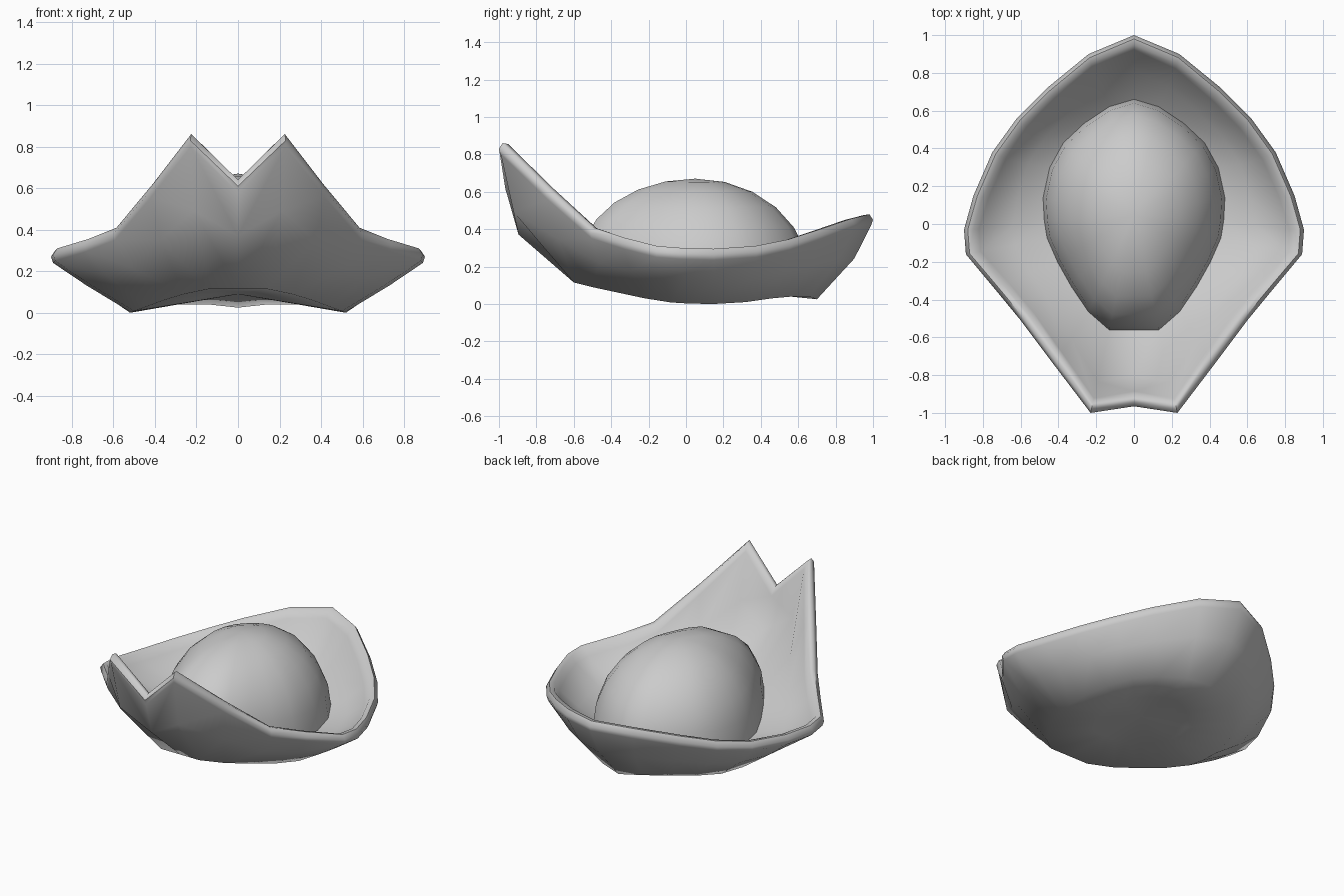
import bpy, bmesh, math
from mathutils import Vector

cube = bpy.data.objects.get("Cube")
if cube:
    bpy.data.objects.remove(cube, do_unlink=True)

felt = bpy.data.materials.new("grey felt")
felt.use_nodes = True
felt.diffuse_color = (0.6, 0.6, 0.6, 1)
felt.node_tree.nodes["Principled BSDF"].inputs["Base Color"].default_value = (0.6, 0.6, 0.6, 1)

# One row per station, front notch to back point: rim edge, foot of the hat, outward bulge of the wall
STATIONS = [
    ((0.00, -0.965, 0.64), (0.00, -0.60, 0.115), 0.10),
    ((0.23, -1.00, 0.86), (0.14, -0.60, 0.115), 0.11),
    ((0.42, -0.75, 0.62), (0.26, -0.50, 0.090), 0.06),
    ((0.60, -0.51, 0.41), (0.36, -0.36, 0.060), 0.04),
    ((0.74, -0.34, 0.355), (0.44, -0.22, 0.030), 0.03),
    ((0.89, -0.16, 0.31), (0.50, -0.08, 0.008), 0.01),
    ((0.90, -0.03, 0.30), (0.515, 0.02, 0.002), 0.01),
    ((0.85, 0.15, 0.295), (0.52, 0.15, 0.000), 0.01),
    ((0.75, 0.38, 0.31), (0.48, 0.32, 0.010), 0.02),
    ((0.62, 0.56, 0.345), (0.40, 0.46, 0.030), 0.02),
    ((0.46, 0.72, 0.395), (0.28, 0.57, 0.040), 0.02),
    ((0.24, 0.90, 0.455), (0.14, 0.66, 0.040), 0.03),
    ((0.00, 1.00, 0.48), (0.00, 0.70, 0.025), 0.04),
]


def shift(p, out, up):
    """Move a point away from the vertical axis by out, and up."""
    d = Vector((p.x, p.y, 0)).normalized()
    return p + d * out + Vector((0, 0, up))


def loft(name, columns, start=None, end=None):
    """Skin half rings (columns[station][ring]), cap them to points and mirror in x."""
    bm = bmesh.new()
    grid = [[bm.verts.new(p) for p in col] for col in columns]
    first = bm.verts.new(start) if start else None
    last = bm.verts.new(end) if end else None
    for a, b in zip(grid, grid[1:]):
        for i in range(len(a) - 1):
            bm.faces.new((a[i], b[i], b[i + 1], a[i + 1]))
        if first:
            bm.faces.new((first, b[0], a[0]))
        if last:
            bm.faces.new((a[-1], b[-1], last))
    me = bpy.data.meshes.new(name)
    bm.to_mesh(me)
    bm.free()
    me.materials.append(felt)
    ob = bpy.data.objects.new(name, me)
    bpy.context.collection.objects.link(ob)
    mirror = ob.modifiers.new("Mirror", 'MIRROR')
    mirror.merge_threshold = 0.001
    bpy.ops.object.select_all(action='DESELECT')
    ob.select_set(True)
    bpy.context.view_layer.objects.active = ob
    bpy.ops.object.shade_smooth_by_angle(angle=math.radians(60))
    return ob


brim, crown = [], []
floor = Vector((0, 0.07, 0.09))
apex = Vector((0, 0.05, 0.67))
for rim, foot, bulge in STATIONS:
    rim, foot = Vector(rim), Vector(foot)
    low = shift(rim, -0.01, -0.06)
    wall = shift(foot.lerp(low, 0.55), bulge, 0)
    base = shift(foot, -0.04, 0.12)
    brim.append([
        foot.lerp(floor, 0.5), foot, wall, low,      # underside and outer wall
        shift(rim, 0, -0.03), shift(rim, -0.02, 0),  # rounded rim
        shift(rim, -0.05, -0.005), shift(rim, -0.08, -0.05),
        shift(wall, -0.09, 0.03), base,              # inner wall
    ])
    # Crown: quarter-ellipse rising from the base to the apex
    crown.append([
        Vector((apex.x + (base.x - apex.x) * math.cos(t),
                apex.y + (base.y - apex.y) * math.cos(t),
                base.z + (apex.z - base.z) * math.sin(t)))
        for t in (math.radians(a) for a in (0, 15, 30, 45, 60, 75))
    ])

loft("brim", brim, start=floor)
loft("crown", crown, end=apex)
